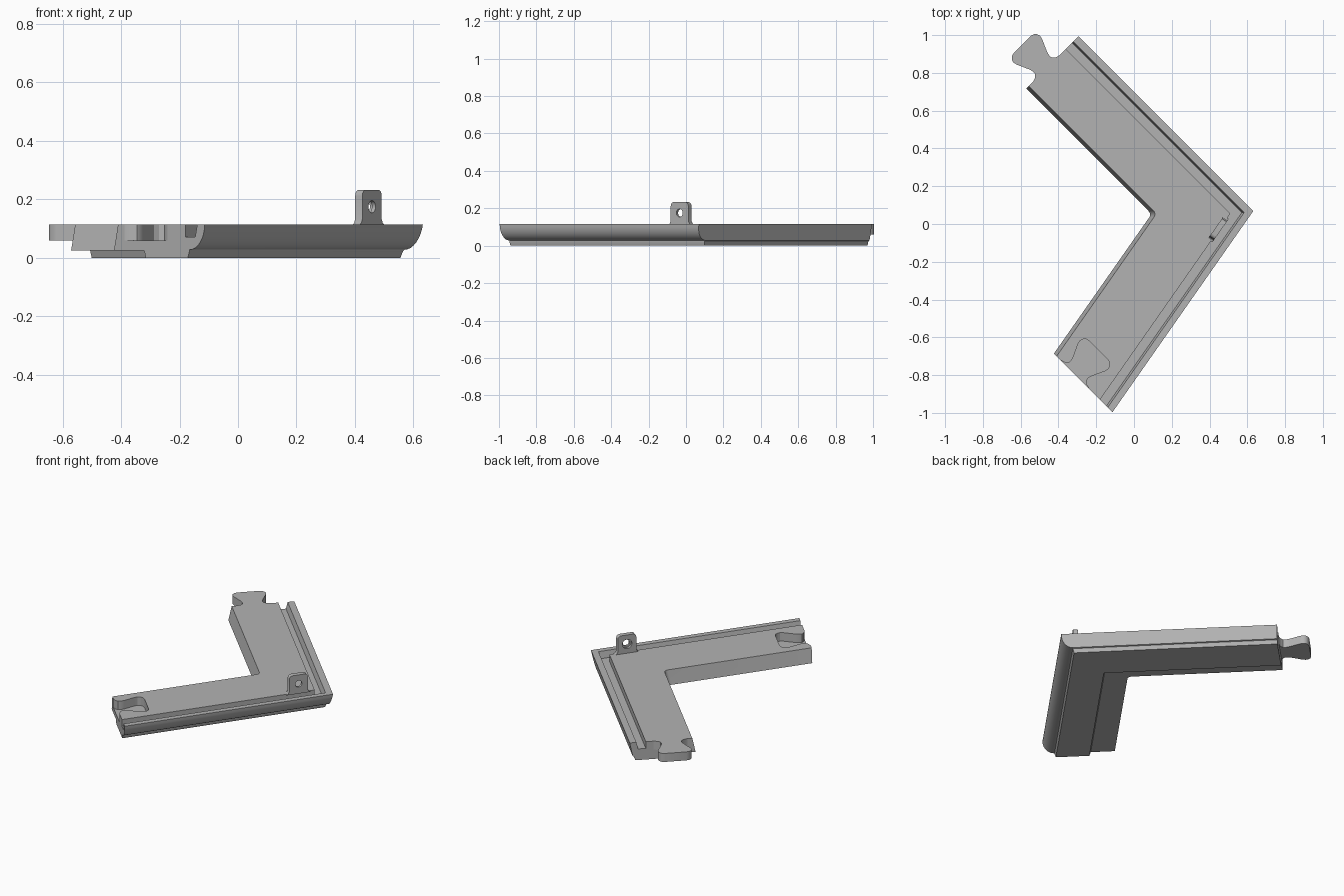
import bpy, bmesh
from math import sin, cos, pi, radians
from mathutils import Vector, Matrix

if "Cube" in bpy.data.objects:
    bpy.data.objects.remove(bpy.data.objects["Cube"], do_unlink=True)

grey = bpy.data.materials.new("plain_grey")
grey.use_nodes = True
COLOUR = (0.45, 0.45, 0.45, 1)
grey.diffuse_color = COLOUR
grey.node_tree.nodes["Principled BSDF"].inputs["Base Color"].default_value = COLOUR

# Directions of the two arms and their outward normals
R = 0.5 ** 0.5
ARM_A, OUT_A = Vector((-R, R, 0)), Vector((R, R, 0))
ARM_B = Vector((cos(radians(235)), sin(radians(235)), 0))
OUT_B = Vector((-ARM_B.y, ARM_B.x, 0))
END_A, END_B, TOP = 0.91, 0.785, 0.115
UP = Vector((0, 0, 1))


def meet(n1, d1, n2, d2, z):
    """Point at height z where two vertical planes cross."""
    det = n1.x * n2.y - n1.y * n2.x
    return Vector(((d1 * n2.y - d2 * n1.y) / det, (n1.x * d2 - n2.x * d1) / det, z))


def finish(bm, name):
    bmesh.ops.recalc_face_normals(bm, faces=bm.faces)
    mesh = bpy.data.meshes.new(name)
    bm.to_mesh(mesh)
    bm.free()
    ob = bpy.data.objects.new(name, mesh)
    bpy.context.collection.objects.link(ob)
    mesh.materials.append(grey)
    return ob


def prism(name, pts, origin, u, v, w, depth):
    """Outline in the u, v plane pushed along w."""
    bm = bmesh.new()
    verts = [bm.verts.new(origin + u * p + v * q) for p, q in pts]
    face = bm.faces.new(verts)
    new = bmesh.ops.extrude_face_region(bm, geom=[face])["geom"]
    bmesh.ops.translate(bm, vec=w * depth, verts=[e for e in new if isinstance(e, bmesh.types.BMVert)])
    return finish(bm, name)


def activate(ob):
    bpy.ops.object.select_all(action="DESELECT")
    ob.select_set(True)
    bpy.context.view_layer.objects.active = ob


def cut(ob, cutter):
    mod = ob.modifiers.new("cut", "BOOLEAN")
    mod.operation, mod.solver, mod.object = "DIFFERENCE", "EXACT", cutter
    activate(ob)
    bpy.ops.object.modifier_apply(modifier=mod.name)
    bpy.data.objects.remove(cutter, do_unlink=True)


def mirrored(half):
    return half + [(-p, q) for p, q in reversed(half)]


def circle(r, n, cy):
    return [(r * cos(2 * pi * i / n), cy + r * sin(2 * pi * i / n)) for i in range(n)]


# Frame section: offset on arm A, offset on arm B, height
section = [(0.123, 0.066, TOP), (0.103, 0.046, 0.025),
           (0.195, 0.19, 0.025), (0.203, 0.198, 0), (0.462, 0.398, 0), (0.47, 0.406, 0.025)]
for i in range(9):
    t = i / 8 * pi / 2
    z = TOP - 0.087 * cos(t)
    section.append((0.478 + 0.018 * (1 - cos(t)), 0.406 + 0.072 * sin(t), z))
section += [(0.456, 0.443, TOP), (0.446, 0.433, 0.072), (0.4, 0.386, 0.072), (0.4, 0.386, TOP)]

# Corner frame swept through the mitre
bm = bmesh.new()
rings = [[bm.verts.new(meet(OUT_A, a, ARM_A, END_A, z)) for a, b, z in section],
         [bm.verts.new(meet(OUT_A, a, OUT_B, b, z)) for a, b, z in section],
         [bm.verts.new(meet(OUT_B, b, -OUT_A, END_B, z)) for a, b, z in section]]
count = len(section)
for r0, r1 in zip(rings, rings[1:]):
    for i in range(count):
        j = (i + 1) % count
        bm.faces.new((r0[i], r0[j], r1[j], r1[i]))
bm.faces.new(rings[0])
bm.faces.new(rings[2])
# Rounded inside corner
inner = bm.edges.get((rings[1][0], rings[1][1]))
bmesh.ops.bevel(bm, geom=[inner], offset=0.022, segments=5, profile=0.5, affect="EDGES")
frame = finish(bm, "corner_frame")

# Interlocking tab and matching socket
lobe = [(0.1, 0), (0.075, 0.008), (0.062, 0.022), (0.06, 0.037), (0.066, 0.06), (0.095, 0.125),
        (0.1, 0.145), (0.095, 0.163), (0.083, 0.175), (0.065, 0.18)]
tab = prism("joint_tab", mirrored(lobe), OUT_A * 0.253 + ARM_A * END_A + UP * 0.06,
            OUT_A, ARM_A, UP, TOP - 0.06)
socket_outline = mirrored([(0.1, -0.02)] + [(p * 1.05, q) for p, q in lobe])
socket = prism("socket_cutter", socket_outline, -ARM_A * 0.34 - OUT_A * END_B + UP * 0.06,
               -ARM_A, OUT_A, UP, 0.1)
cut(frame, socket)

# Upright lug with a screw hole and a wider recess behind
lug_half = [(0.075, 0.112), (0.064, 0.119), (0.0575, 0.133), (0.0575, 0.211)]
lug_half += [(0.0375 + 0.02 * cos(t * pi / 8), 0.213 + 0.02 * sin(t * pi / 8)) for t in range(1, 5)]
lug_at = Vector((0.446, -0.026, 0)) - OUT_B * 0.015
lug = prism("hanging_lug", mirrored(lug_half), lug_at, ARM_B, UP, OUT_B, 0.03)
for radius, depth in ((0.021, 0.08), (0.03, 0.035)):
    hole = prism("hole_cutter", circle(radius, 24, 0.175), lug_at - OUT_B * 0.02, ARM_B, UP, OUT_B, depth)
    cut(lug, hole)

for ob in (frame, tab, lug):
    activate(ob)
    bpy.ops.object.shade_smooth_by_angle(angle=radians(30))
